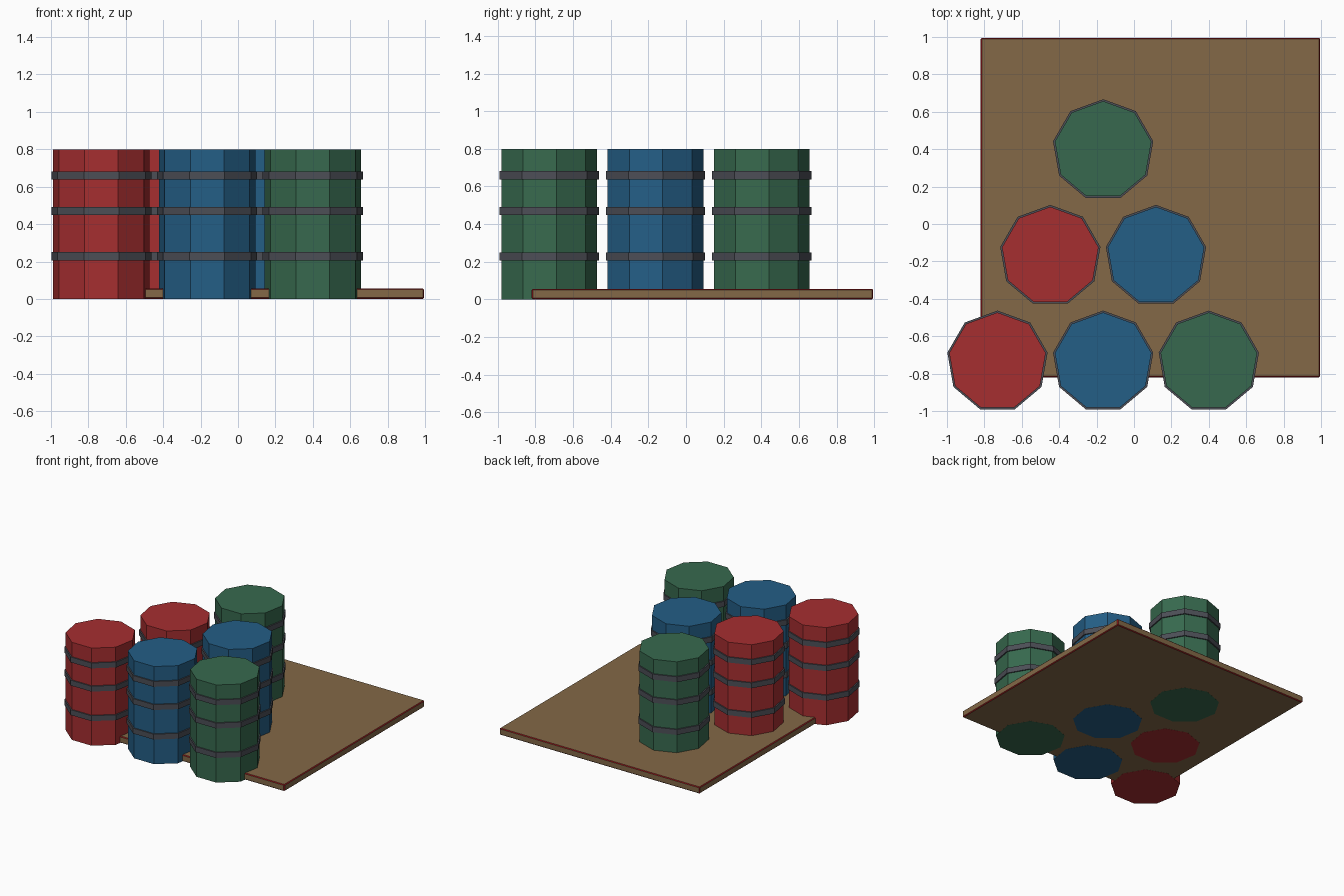
import bpy, bmesh, math
from mathutils import Matrix

default = bpy.data.objects.get("Cube")
if default:
    bpy.data.objects.remove(default, do_unlink=True)


def material(name, r, g, b):
    """Flat material from 8-bit display values, converted to linear."""
    colour = [((c / 255 + 0.055) / 1.055) ** 2.4 for c in (r, g, b)] + [1]
    mat = bpy.data.materials.new(name)
    mat.use_nodes = True
    mat.diffuse_color = colour
    mat.node_tree.nodes["Principled BSDF"].inputs["Base Color"].default_value = colour
    return mat


red = material("red_paint", 166, 46, 48)
blue = material("blue_paint", 36, 94, 134)
green = material("green_paint", 55, 105, 78)
grey = material("band_grey", 76, 78, 86)
brown = material("board_brown", 131, 104, 71)
trim = material("board_edge_red", 150, 24, 28)


def add_object(name, bm, mats):
    mesh = bpy.data.meshes.new(name)
    bm.to_mesh(mesh)
    bm.free()
    for mat in mats:
        mesh.materials.append(mat)
    obj = bpy.data.objects.new(name, mesh)
    bpy.context.collection.objects.link(obj)
    return obj


def prism(name, x, y, low, high, radius, mat):
    """Nine-sided drum section with one corner pointing to the back."""
    bm = bmesh.new()
    bmesh.ops.create_cone(bm, cap_ends=True, segments=9, radius1=radius,
                          radius2=radius, depth=high - low)
    # Turn so that the corner nearest the back lies exactly on +y
    v = max(bm.verts, key=lambda p: p.co.y)
    turn = math.pi / 2 - math.atan2(v.co.y, v.co.x)
    bm.transform(Matrix.Translation((x, y, (low + high) / 2))
                 @ Matrix.Rotation(turn, 4, "Z"))
    return add_object(name, bm, [mat])


# Board with coloured chamfers
X0, X1, LIFT, THICK = -0.82, 0.995, 0.0005, 0.055
size, mid = X1 - X0, (X0 + X1) / 2
bm = bmesh.new()
bmesh.ops.create_cube(bm, size=1, matrix=Matrix.Translation((mid, mid, (LIFT + THICK) / 2))
                      @ Matrix.Diagonal((size, size, THICK - LIFT, 1)))
bmesh.ops.bevel(bm, geom=bm.edges[:], offset=0.006, segments=1, affect="EDGES")
bm.normal_update()
for face in bm.faces:
    face.material_index = 0 if max(abs(c) for c in face.normal) > 0.99 else 1
add_object("board", bm, [brown, trim])

# Barrels packed in a triangle: three, two, one
STEP = 0.565
rows = [[red, blue, green], [red, blue], [green]]
for r, row in enumerate(rows):
    for c, paint in enumerate(row):
        x = -0.73 + STEP * (c + r / 2)
        y = -0.735 + STEP * r
        tag = f"{r + 1}_{c + 1}"
        prism(f"barrel_{tag}", x, y, 0, 0.8, 0.262, paint)
        for i, z in enumerate((0.228, 0.47, 0.66)):
            prism(f"barrel_{tag}_band_{i + 1}", x, y, z - 0.022, z + 0.022, 0.272, grey)
